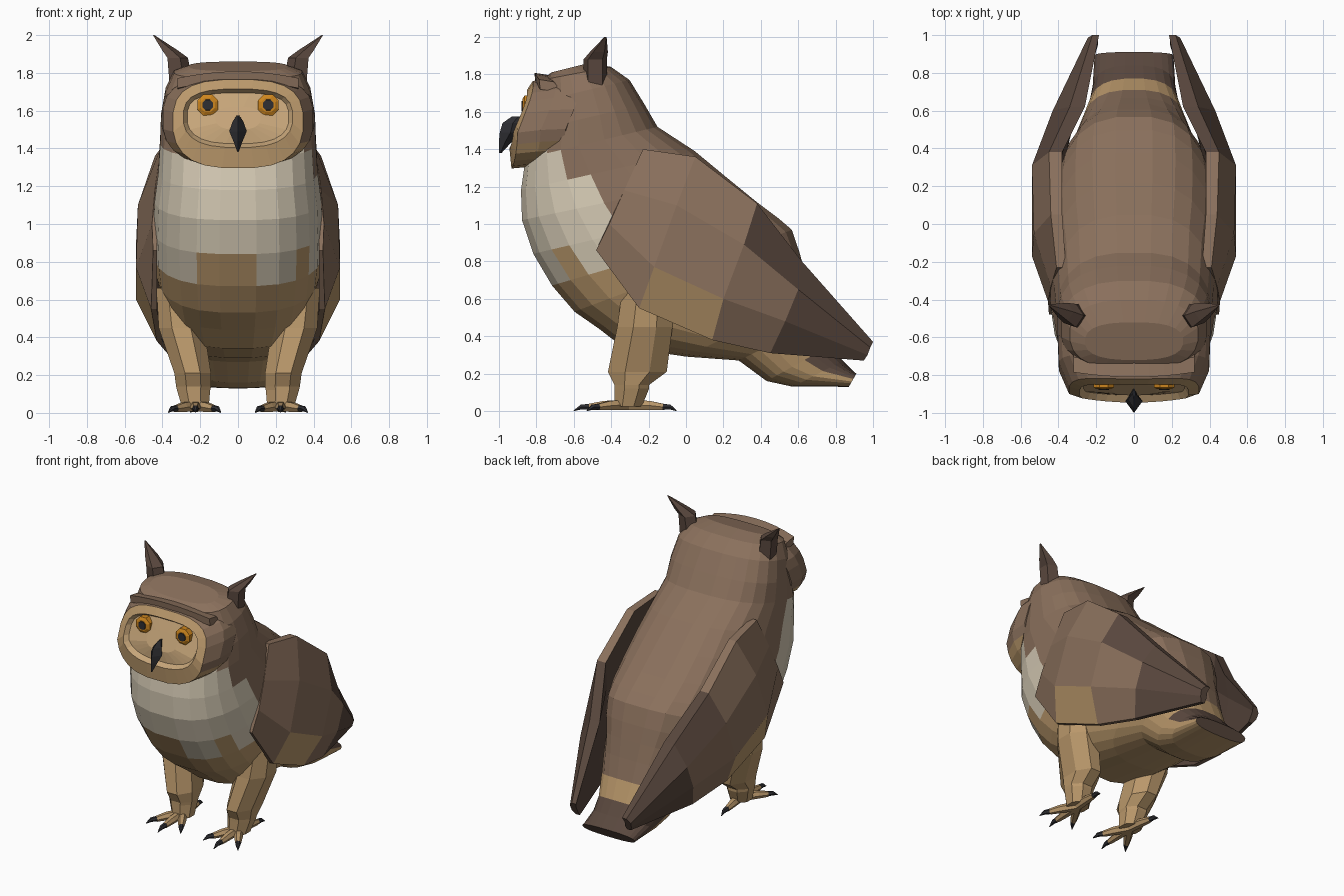
import bpy, bmesh, math
from mathutils import Vector

if "Cube" in bpy.data.objects:
    bpy.data.objects.remove(bpy.data.objects["Cube"])


def mat(name, hexcol):
    m = bpy.data.materials.new(name)
    c = [int(hexcol[i:i + 2], 16) / 255 for i in (0, 2, 4)]
    m.diffuse_color = [v / 12.92 if v < 0.04 else ((v + 0.055) / 1.055) ** 2.4 for v in c] + [1]
    m.use_nodes = True
    m.node_tree.nodes["Principled BSDF"].inputs["Base Color"].default_value = m.diffuse_color
    return m


MATS = [mat("brown", "8A705C"), mat("dark_brown", "5A483E"), mat("tan", "BA986B"),
        mat("cream", "D6CBB5"), mat("black", "2E2E32"), mat("orange", "CE861E"),
        mat("face_tan", "C6A579")]
BROWN, DARK, TAN, CREAM, BLACK, ORANGE, FACE = range(7)


def loft(name, rings, colour, mirror=False):
    """Skin closed rings of points; colour is an index or a rule (row, column, centre)."""
    bm = bmesh.new()
    rows = [[bm.verts.new(p) for p in r] for r in rings]
    n = len(rows[0])
    pick = colour if callable(colour) else (lambda i, j, c: colour)
    for i in range(len(rows) - 1):
        for j in range(n):
            k = (j + 1) % n
            f = bm.faces.new((rows[i][j], rows[i][k], rows[i + 1][k], rows[i + 1][j]))
            f.material_index = pick(i, j, f.calc_center_median())
    for i, r in ((-1, rows[0]), (len(rows) - 1, rows[-1])):
        f = bm.faces.new(r)
        f.material_index = pick(i, -1, f.calc_center_median())
    bmesh.ops.recalc_face_normals(bm, faces=bm.faces)
    me = bpy.data.meshes.new(name)
    bm.to_mesh(me)
    bm.free()
    for m in MATS:
        me.materials.append(m)
    ob = bpy.data.objects.new(name, me)
    bpy.context.collection.objects.link(ob)
    if mirror:
        ob.modifiers.new("mirror", "MIRROR").use_mirror_merge = False
    return ob


def power(v, e):
    return math.copysign(abs(v) ** e, v)


def oval(c, rx, ry, n=8, turn=0.5):
    """Horizontal oval ring."""
    return [(c[0] + rx * math.cos((j + turn) * math.tau / n),
             c[1] + ry * math.sin((j + turn) * math.tau / n), c[2]) for j in range(n)]


def tube(path, radii, n=6):
    """Rings across a path, facing its overall direction."""
    d = (Vector(path[-1]) - Vector(path[0])).normalized()
    a = d.cross(Vector((0, 0, 1)) if abs(d.z) < 0.8 else Vector((0, 1, 0))).normalized()
    b = d.cross(a)
    return [[Vector(p) + r * (a * math.cos(j * math.tau / n) + b * math.sin(j * math.tau / n))
             for j in range(n)] for p, r in zip(path, radii)]


# Body, head and tail: front (y, z), back (y, z), half width
SECTIONS = [(-.72, 1.81, -.52, 1.86, .26), (-.77, 1.77, -.40, 1.84, .34),
            (-.80, 1.65, -.30, 1.77, .385), (-.82, 1.50, -.22, 1.64, .41),
            (-.86, 1.35, -.15, 1.52, .415), (-.885, 1.18, .05, 1.39, .425),
            (-.88, 1.02, .22, 1.25, .445), (-.82, .84, .38, 1.12, .45),
            (-.72, .67, .50, 1.03, .445), (-.60, .53, .57, .97, .43),
            (-.47, .44, .61, .85, .405), (-.34, .34, .64, .74, .36),
            (0, .29, .67, .62, .32), (.28, .27, .71, .48, .275),
            (.43, .16, .77, .35, .24), (.57, .13, .84, .27, .22), (.87, .13, .91, .20, .21)]
N = 24
body = []
for fy, fz, by, bz, w in SECTIONS:
    ring = []
    for j in range(N):
        t = (j + 0.5) * math.tau / N
        k = (1 - power(math.cos(t), .8)) / 2
        ring.append((w * power(math.sin(t), .75), fy + k * (by - fy), fz + k * (bz - fz)))
    body.append(ring)


def plumage(i, j, c):
    if i == len(SECTIONS) - 1:
        return DARK
    back = 6 <= j <= 17
    if i >= 13 and back:
        return TAN if i == 13 else DARK
    zig = .04 if (j // 2) % 2 else -.04
    if i < 3 or c.z + .7 * c.y > .89 + zig:
        return BROWN
    return CREAM if c.z > .78 + zig else TAN


loft("body", body, plumage)


# Face disc: half width, centre height, half height, depth offset
def face_ring(hw, zc, hh, dy, n=24):
    ring = []
    for j in range(n):
        t = (j + .5) * math.tau / n
        e = .65 if math.sin(t) > 0 else .85
        x, z = hw * power(math.cos(t), .7), zc + hh * power(math.sin(t), e)
        ring.append((x, max(-.935, -.81 - (1.79 - z) * .43) + .3 * x * x + dy, z))
    return ring


loft("face_disc",
     [face_ring(.405, 1.55, .235, .24), face_ring(.40, 1.545, .24, .11),
      face_ring(.345, 1.53, .235, 0), face_ring(.29, 1.56, .155, -.01),
      face_ring(.27, 1.56, .135, .028), face_ring(.12, 1.56, .06, .028)],
     lambda i, j, c: BROWN if i < 2 and c.z > 1.43 else (TAN if i < 3 else FACE))

# Brow ridge across the top of the face
brow = []
for j in range(9):
    x = -.32 + .64 * j / 8
    z, y = 1.80 - .35 * x * x, -.78 + .25 * x * x
    brow.append([(x, y - .025, z - .045), (x, y - .03, z + .008),
                 (x, y + .05, z - .005), (x, y + .09, z - .06)])
loft("brow", brow, BROWN)


# Eyes: faceted iris and pupil
def eye_ring(r, y):
    return [(.16 + r * math.cos((j + .5) * math.tau / 8), y,
             1.63 + r * math.sin((j + .5) * math.tau / 8)) for j in range(8)]


loft("iris", [eye_ring(.06, -.82), eye_ring(.06, -.864), eye_ring(.04, -.874)], ORANGE, True)
loft("pupil", [eye_ring(.034, -.86), eye_ring(.03, -.879)], BLACK, True)

# Beak: left, front, right, back at each height
beak = [[(-w, (f + b) / 2, z), (0, f, z), (w, (f + b) / 2, z), (0, b, z)]
        for z, w, f, b in ((1.575, .006, -.93, -.86), (1.54, .03, -.98, -.87),
                           (1.49, .046, -.995, -.88), (1.44, .025, -1.0, -.93),
                           (1.38, .003, -.998, -.985))]
loft("beak", beak, BLACK)

# Ear tufts
loft("ear_tuft", [oval((.305, -.485, 1.73), .07, .065, 5), oval((.325, -.485, 1.88), .06, .065, 5),
                  oval((.365, -.465, 1.92), .045, .05, 5), oval((.447, -.43, 2.0), .004, .006, 5)],
     DARK, True)

# Wings: outer points from the top edge to the bottom edge, front to tip
WING = [[(.41, -.23, 1.40), (.44, -.33, 1.18), (.455, -.41, 1.0), (.45, -.48, .86)],
        [(.44, .05, 1.36), (.53, -.05, 1.10), (.54, -.17, .77), (.46, -.25, .55)],
        [(.45, .38, 1.11), (.54, .31, .89), (.54, .20, .60), (.43, .14, .38)],
        [(.34, .62, .80), (.43, .60, .65), (.43, .53, .48), (.37, .45, .31)],
        [(.22, 1.0, .37), (.245, .985, .34), (.24, .97, .30), (.22, .95, .27)]]
# Inner offset of each point of a column, thinner at the leading and lower edges
THICK = [(.05, .04, .03, .02), (.06, .10, .09, .03), (.07, .12, .11, .03),
         (.08, .12, .10, .03), (.035, .05, .05, .03)]
wing = [col + [(x - d, y, z) for (x, y, z), d in reversed(list(zip(col, off)))]
        for col, off in zip(WING, THICK)]


def wing_colour(i, j, c):
    if i == 3 or i > 3 or 4 <= j <= 6 or (i == 2 and j in (0, 7)):
        return DARK
    return TAN if i == 1 and j == 2 else BROWN


loft("wing", wing, wing_colour, True)

# Legs
loft("leg", [oval((.225, -.31, .025), .075, .08), oval((.235, -.29, .12), .095, .10),
             oval((.235, -.29, .14), .10, .10), oval((.24, -.26, .21), .105, .17),
             oval((.30, -.22, .45), .13, .16), oval((.33, -.20, .66), .11, .15)], TAN, True)

# Toes with claws: direction end points around the ankle
for label, ex, ey in (("front_toe", .225, -.60), ("outer_toe", .37, -.53),
                      ("inner_toe", .09, -.53), ("back_toe", .25, -.05)):
    a, e = Vector((.225, -.31, .035)), Vector((ex, ey, .002))
    p, q = a.lerp(e, .45), a.lerp(e, .72)
    p.z, q.z = .03, .022
    loft(label, tube([a, p, q], [.032, .028, .02]), TAN, True)
    k = a.lerp(e, .86)
    k.z = .022
    loft(label + "_claw", tube([a.lerp(q, .95), k, e], [.02, .015, .002]), BLACK, True)
